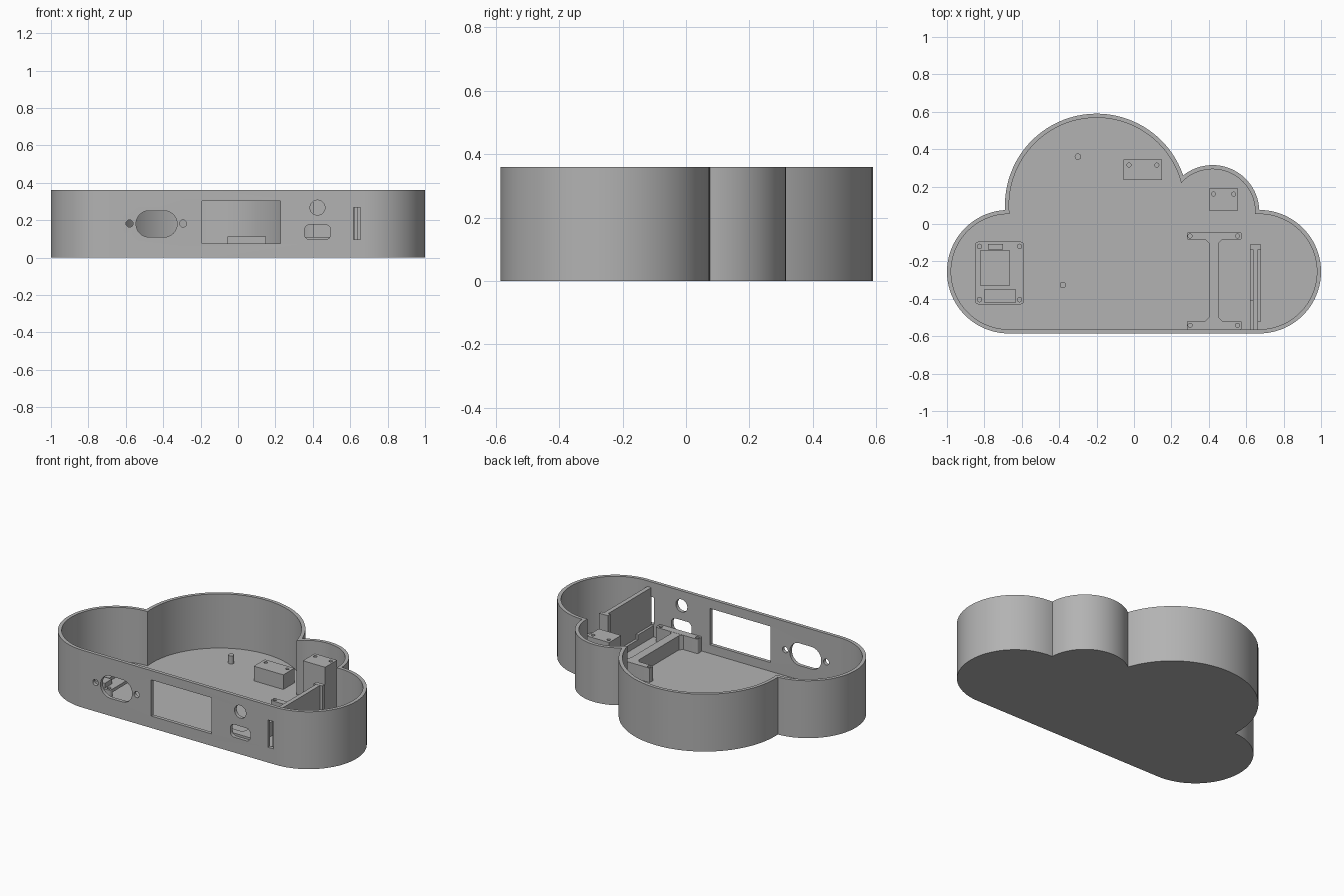
import bpy, bmesh, math
from mathutils import Vector, Matrix

old = bpy.data.objects.get("Cube")
if old:
    bpy.data.objects.remove(old)

gray = bpy.data.materials.new("plain gray")
gray.use_nodes = True
COLOR = (0.45, 0.45, 0.45, 1)
gray.diffuse_color = COLOR
gray.node_tree.nodes["Principled BSDF"].inputs["Base Color"].default_value = COLOR

HEIGHT, FLOOR, WALL, FRONT = 0.36, 0.02, 0.022, -0.585


def prism(name, outline, low, high, upright=False):
    """Extrude a counterclockwise outline along z, or along y when upright."""
    bm = bmesh.new()
    face = bm.faces.new([bm.verts.new((x, y, 0)) for x, y in outline])
    top = bmesh.ops.extrude_face_region(bm, geom=[face])["geom"]
    for v in top:
        if isinstance(v, bmesh.types.BMVert):
            v.co.z = high - low
    if upright:
        bm.transform(Matrix.Translation((0, high, 0)) @ Matrix.Rotation(math.pi / 2, 4, "X"))
    else:
        bm.transform(Matrix.Translation((0, 0, low)))
    bmesh.ops.recalc_face_normals(bm, faces=bm.faces)
    mesh = bpy.data.meshes.new(name)
    bm.to_mesh(mesh)
    bm.free()
    mesh.materials.append(gray)
    obj = bpy.data.objects.new(name, mesh)
    bpy.context.collection.objects.link(obj)
    return obj


def rect(x0, x1, y0, y1):
    return [(x0, y0), (x1, y0), (x1, y1), (x0, y1)]


def arc(cx, cy, r, a0, a1, steps):
    return [(cx + r * math.cos(a0 + (a1 - a0) * i / steps),
             cy + r * math.sin(a0 + (a1 - a0) * i / steps)) for i in range(steps + 1)]


def circle(cx, cy, r, steps=24):
    return arc(cx, cy, r, 0, math.tau, steps)[:-1]


def rounded(x0, x1, y0, y1, r, steps=8):
    corners = [(x1 - r, y1 - r), (x0 + r, y1 - r), (x0 + r, y0 + r), (x1 - r, y0 + r)]
    quarter = math.pi / 2
    return [p for i, (x, y) in enumerate(corners)
            for p in arc(x, y, r, i * quarter, (i + 1) * quarter, steps)]


def cut(obj, cutters):
    """Subtract the cutters and remove them."""
    bpy.context.view_layer.objects.active = obj
    for c in cutters:
        mod = obj.modifiers.new("cut", "BOOLEAN")
        mod.operation, mod.solver, mod.object = "DIFFERENCE", "EXACT", c
        bpy.ops.object.modifier_apply(modifier=mod.name)
        bpy.data.objects.remove(c)


def drill(obj, points, top, r=0.011, depth=0.05):
    cut(obj, [prism("drill", circle(x, y, r, 16), top - depth, top + 0.02) for x, y in points])


# Cloud outline: four lobes, joined at their outer crossings
LOBES = [(0.67, -0.255, 0.33), (0.42, 0.065, 0.25), (-0.2, 0.1, 0.49), (-0.67, -0.255, 0.33)]


def crossing(a, b):
    p, q = Vector(a[:2]), Vector(b[:2])
    d = (q - p).length
    u = (q - p) / d
    along = (d * d + a[2] ** 2 - b[2] ** 2) / (2 * d)
    return p + u * along + Vector((u.y, -u.x)) * math.sqrt(a[2] ** 2 - along ** 2)


def cloud(inset):
    lobes = [(x, y, r - inset) for x, y, r in LOBES]
    cusps = [crossing(a, b) for a, b in zip(lobes, lobes[1:])]
    points = []
    for i, (x, y, r) in enumerate(lobes):
        angle = lambda c: math.atan2(c.y - y, c.x - x)
        start = angle(cusps[i - 1]) if i else -math.pi / 2
        end = angle(cusps[i]) if i < len(cusps) else 1.5 * math.pi
        while end < start:
            end += math.tau
        pts = arc(x, y, r, start, end, max(8, round((end - start) / math.radians(4))))
        points += pts if i == 0 else pts[1:]
    return points


# Tray with its front openings
tray = prism("cloud_tray", cloud(0), 0, HEIGHT)
openings = [
    rounded(-0.545, -0.326, 0.11, 0.25, 0.068),      # power inlet
    circle(-0.58, 0.182, 0.019),
    circle(-0.294, 0.182, 0.019),
    rect(-0.193, 0.227, 0.075, 0.302),               # display window
    circle(0.425, 0.267, 0.04, 32),                  # button hole
    rounded(0.356, 0.495, 0.096, 0.176, 0.028),      # port
    rect(0.618, 0.655, 0.096, 0.267),                # card slot
]
cut(tray, [prism("cavity", cloud(WALL), FLOOR, HEIGHT + 0.1)]
    + [prism("opening", o, FRONT - 0.05, FRONT + 0.045, True) for o in openings])

BASE = FLOOR - 0.005

# Locating pegs
for name, x, y in (("rear_peg", -0.3, 0.36), ("front_peg", -0.38, -0.326)):
    prism(name, circle(x, y, 0.017), BASE, 0.07)

# Mounting blocks with screw holes
low_block = prism("low_block", rect(-0.055, 0.15, 0.235, 0.345), BASE, 0.112)
drill(low_block, [(-0.027, 0.315), (0.122, 0.315)], 0.112)
tall_block = prism("tall_block", rect(0.4, 0.555, 0.072, 0.19), BASE, 0.33)
drill(tall_block, [(0.425, 0.16), (0.533, 0.16)], 0.33)

# Bracket: two bars joined by a web
for name, y0, y1 in (("bracket_rear_bar", -0.083, -0.045), ("bracket_front_bar", -0.564, -0.519)):
    bar = prism(name, rounded(0.283, 0.575, y0, y1, 0.008, 3), BASE, 0.11)
    drill(bar, [(0.3, (y0 + y1) / 2), (0.553, (y0 + y1) / 2)], 0.11)
web = [(0.38, -0.521), (0.474, -0.521), (0.454, -0.5), (0.454, -0.102),
       (0.474, -0.081), (0.38, -0.081), (0.4, -0.102), (0.4, -0.5)]
prism("bracket_web", web, BASE, 0.109)

# Upright card with its holder
prism("card_panel", rect(0.636, 0.663, -0.564, -0.13), BASE, 0.324)
prism("card_post", rect(0.62, 0.68, -0.135, -0.11), BASE, 0.325)
prism("card_front_rail", rect(0.62, 0.637, -0.564, -0.41), BASE, 0.09)
prism("card_rear_rail", rect(0.62, 0.637, -0.411, -0.134), BASE, 0.06)
prism("card_outer_rail", rect(0.662, 0.68, -0.52, -0.134), BASE, 0.09)

# Circuit board on standoffs
corners = [(x, y) for x in (-0.826, -0.612) for y in (-0.12, -0.404)]
for x, y in corners:
    prism("board_standoff", circle(x, y, 0.02), BASE, 0.052)
board = prism("circuit_board", rounded(-0.85, -0.588, -0.43, -0.094, 0.02, 4), 0.05, 0.07)
drill(board, corners, 0.07, 0.012)
for name, area, top in (
        ("board_module", rect(-0.823, -0.663, -0.329, -0.142), 0.09),
        ("board_terminal", rect(-0.802, -0.631, -0.42, -0.35), 0.1),
        ("board_connector", rect(-0.78, -0.7, -0.136, -0.107), 0.085)):
    prism(name, area, 0.068, top)

# Smooth curved walls, keep edges crisp
bpy.ops.object.select_all(action="DESELECT")
for obj in bpy.context.collection.objects:
    if obj.type == "MESH" and gray.name in obj.data.materials:
        obj.select_set(True)
        bpy.context.view_layer.objects.active = obj
bpy.ops.object.shade_smooth_by_angle(angle=math.radians(30))
